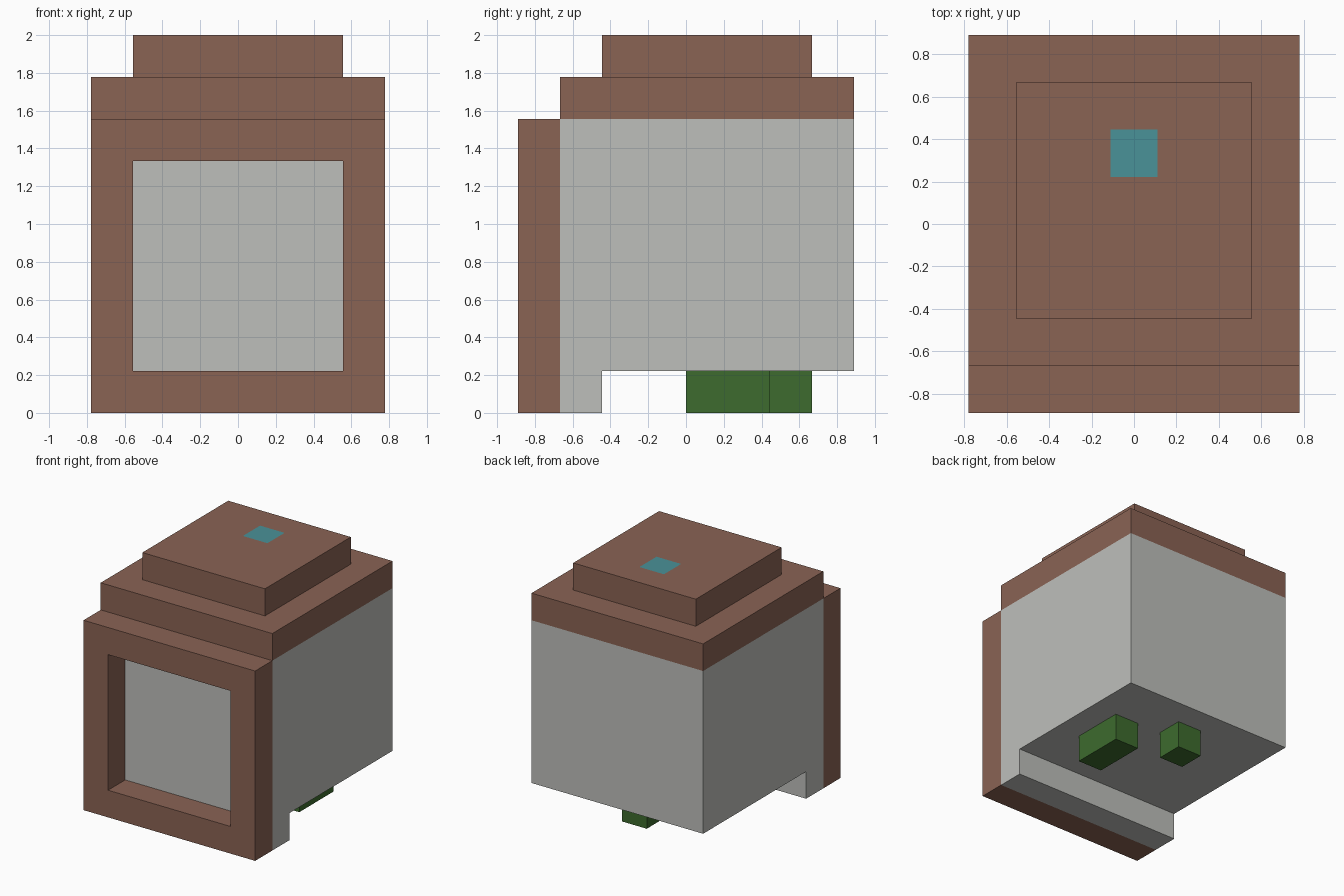
import bpy
import bmesh
from mathutils import Vector

U = 2 / 9  # size of one block

default = bpy.data.objects.get("Cube")
if default:
    bpy.data.objects.remove(default, do_unlink=True)


def material(name, srgb):
    linear = [((c / 255 + 0.055) / 1.055) ** 2.4 for c in srgb] + [1]
    mat = bpy.data.materials.new(name)
    mat.use_nodes = True
    mat.diffuse_color = linear
    bsdf = mat.node_tree.nodes["Principled BSDF"]
    bsdf.inputs["Base Color"].default_value = linear
    bsdf.inputs["Roughness"].default_value = 0.9
    return mat


BROWN = material("brown", (138, 99, 84))
GREY = material("light_grey", (190, 191, 187))
TEAL = material("teal", (74, 146, 152))
GREEN = material("green", (61, 107, 46))


def finish(name, bm, *mats):
    bmesh.ops.recalc_face_normals(bm, faces=bm.faces)
    mesh = bpy.data.meshes.new(name)
    bm.to_mesh(mesh)
    bm.free()
    for mat in mats:
        mesh.materials.append(mat)
    obj = bpy.data.objects.new(name, mesh)
    bpy.context.collection.objects.link(obj)
    return obj


def box_mesh(low, high):
    """Box between two corners given in blocks."""
    low, high = Vector(low) * U, Vector(high) * U
    bm = bmesh.new()
    bmesh.ops.create_cube(bm, size=1)
    bmesh.ops.scale(bm, vec=high - low, verts=bm.verts)
    bmesh.ops.translate(bm, vec=(low + high) / 2, verts=bm.verts)
    return bm


# Front frame: a square ring with depth
def rectangle(bm, half, low, high, y):
    points = [(-half, low), (half, low), (half, high), (-half, high)]
    return [bm.verts.new(Vector((x, y, z)) * U) for x, z in points]


bm = bmesh.new()
loops = [rectangle(bm, 3.5, 0, 7, -4), rectangle(bm, 2.5, 1, 6, -4),
         rectangle(bm, 2.5, 1, 6, -3), rectangle(bm, 3.5, 0, 7, -3)]
for k, loop in enumerate(loops):
    following = loops[(k + 1) % 4]
    for i in range(4):
        j = (i + 1) % 4
        bm.faces.new((loop[i], loop[j], following[j], following[i]))
finish("front_frame", bm, BROWN)

# Body: side profile with a front lip, extruded across the width
bm = bmesh.new()
profile = [(-3, 0), (-2, 0), (-2, 1), (4, 1), (4, 7), (-3, 7)]
side = bm.faces.new([bm.verts.new(Vector((-3.5, y, z)) * U) for y, z in profile])
extruded = bmesh.ops.extrude_face_region(bm, geom=[side], use_keep_orig=True)
moved = [v for v in extruded["geom"] if isinstance(v, bmesh.types.BMVert)]
bmesh.ops.translate(bm, vec=(7 * U, 0, 0), verts=moved)
finish("body", bm, GREY)

# Roof slab
finish("roof", box_mesh((-3.5, -3, 7), (3.5, 4, 8)), BROWN)

# Cap with a teal square cut into its top
bm = box_mesh((-2.5, -2, 8), (2.5, 3, 9))
for axis, cuts in (((1, 0, 0), (-0.5, 0.5)), ((0, 1, 0), (1, 2))):
    for cut in cuts:
        bmesh.ops.bisect_plane(bm, geom=bm.verts[:] + bm.edges[:] + bm.faces[:],
                               plane_co=Vector(axis) * cut * U, plane_no=axis)
for face in bm.faces:
    c = face.calc_center_median() / U
    if c.z > 8.9 and abs(c.x) < 0.5 and 1 < c.y < 2:
        face.material_index = 1
finish("cap", bm, BROWN, TEAL)

# Feet
finish("long_foot", box_mesh((1.5, 0, 0), (2.5, 2, 1)), GREEN)
finish("short_foot", box_mesh((-0.5, 2, 0), (0.5, 3, 1)), GREEN)
